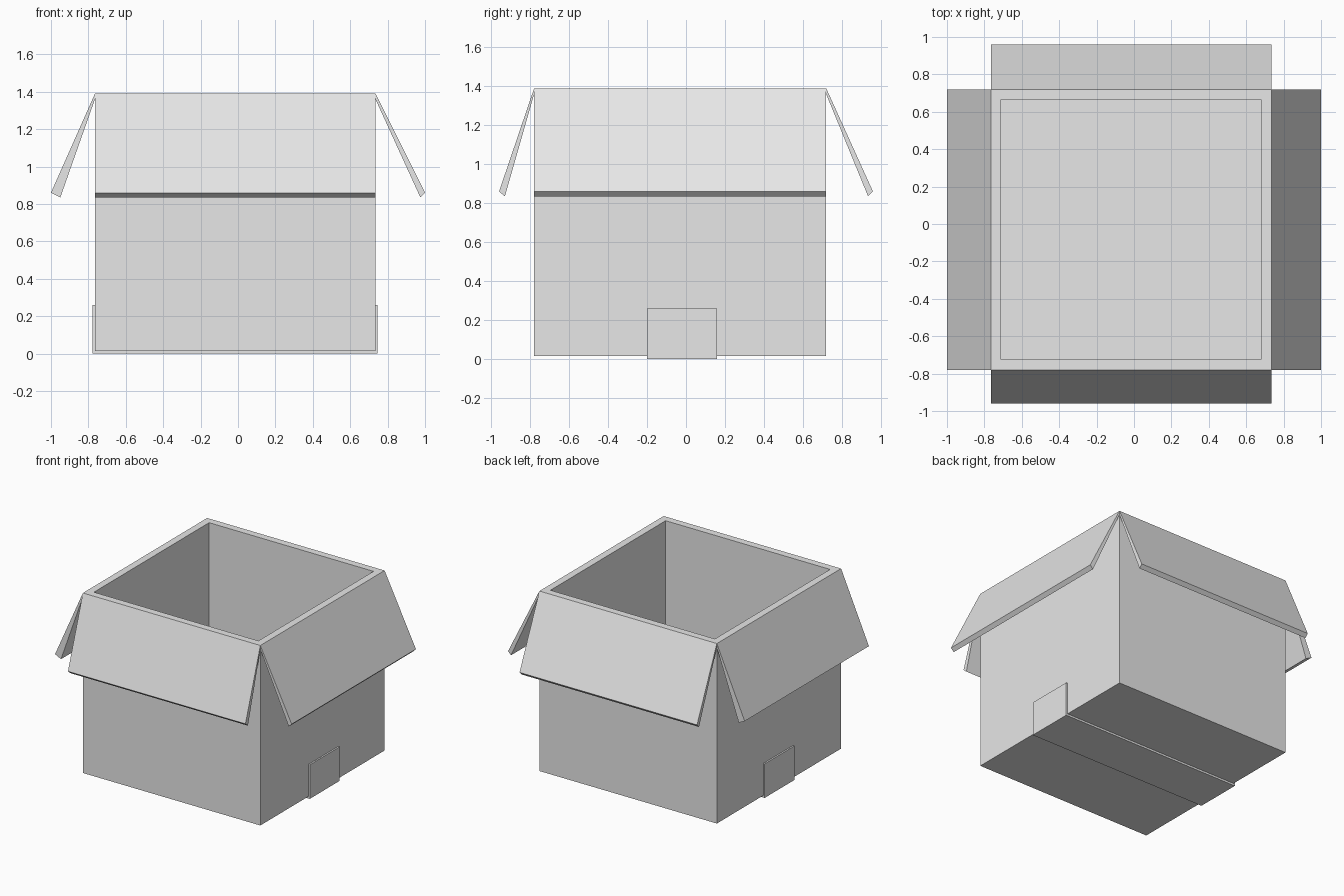
import bpy
from mathutils import Vector

cube = bpy.data.objects.get("Cube")
if cube:
    bpy.data.objects.remove(cube, do_unlink=True)

card = bpy.data.materials.new("plain_grey_card")
card.use_nodes = True
card.diffuse_color = (0.8, 0.8, 0.8, 1)
card.node_tree.nodes["Principled BSDF"].inputs["Base Color"].default_value = card.diffuse_color

X0, X1, Y0, Y1 = -0.765, 0.735, -0.78, 0.72   # outer walls
BASE, RIM, WALL = 0.015, 1.39, 0.055


def add_mesh(name, verts, faces):
    mesh = bpy.data.meshes.new(name)
    mesh.from_pydata(verts, [], faces)
    mesh.materials.append(card)
    obj = bpy.data.objects.new(name, mesh)
    bpy.context.collection.objects.link(obj)
    return obj


def ring(inset, z):
    return [(X0 + inset, Y0 + inset, z), (X1 - inset, Y0 + inset, z),
            (X1 - inset, Y1 - inset, z), (X0 + inset, Y1 - inset, z)]


def extrude_profile(name, profile, start, end, axis):
    """Sweep a (across, z) outline along the x or y axis."""
    n = len(profile)
    place = (lambda a, t, z: (t, a, z)) if axis == "x" else (lambda a, t, z: (a, t, z))
    verts = [place(a, t, z) for t in (start, end) for a, z in profile]
    faces = [(i, (i + 1) % n, n + (i + 1) % n, n + i) for i in range(n)]
    faces += [tuple(reversed(range(n))), tuple(range(n, 2 * n))]
    # Keep normals pointing outwards whatever the outline direction
    area = sum(profile[i][0] * profile[(i + 1) % n][1]
               - profile[(i + 1) % n][0] * profile[i][1] for i in range(n))
    if (area > 0) != (axis == "x"):
        faces = [tuple(reversed(f)) for f in faces]
    return add_mesh(name, verts, faces)


# Open box: outer wall, rim, inner wall and floor
levels = ring(0, BASE) + ring(0, RIM) + ring(WALL, RIM) + ring(WALL, BASE + WALL)
faces = [(3, 2, 1, 0), (12, 13, 14, 15)]
for k in (0, 4, 8):
    faces += [(k + i, k + (i + 1) % 4, k + 4 + (i + 1) % 4, k + 4 + i) for i in range(4)]
add_mesh("box_body", levels, faces)

# Folded-down flaps: thin at the hinge, thicker at the free edge
for name, hinge, tip, lip, start, end, axis in (
        ("left_flap", X1, 1.0, 0.975, Y0, Y1, "y"),
        ("right_flap", X0, -1.0, -0.95, Y0, Y1, "y"),
        ("front_flap", Y0, -0.96, -0.93, X0, X1, "x"),
        ("back_flap", Y1, 0.96, 0.935, X0, X1, "x")):
    outline = [(hinge, RIM), (tip, 0.86), (lip, 0.835), (hinge, RIM - 0.03)]
    extrude_profile(name, outline, start, end, axis)

# Sealing tape running under the base and up both sides
T, TOP = 0.012, 0.26
tape = [(X0 - T, 0), (X1 + T, 0), (X1 + T, TOP), (X1, TOP),
        (X1, BASE), (X0, BASE), (X0, TOP), (X0 - T, TOP)]
extrude_profile("bottom_tape", tape, -0.2, 0.16, "y")
